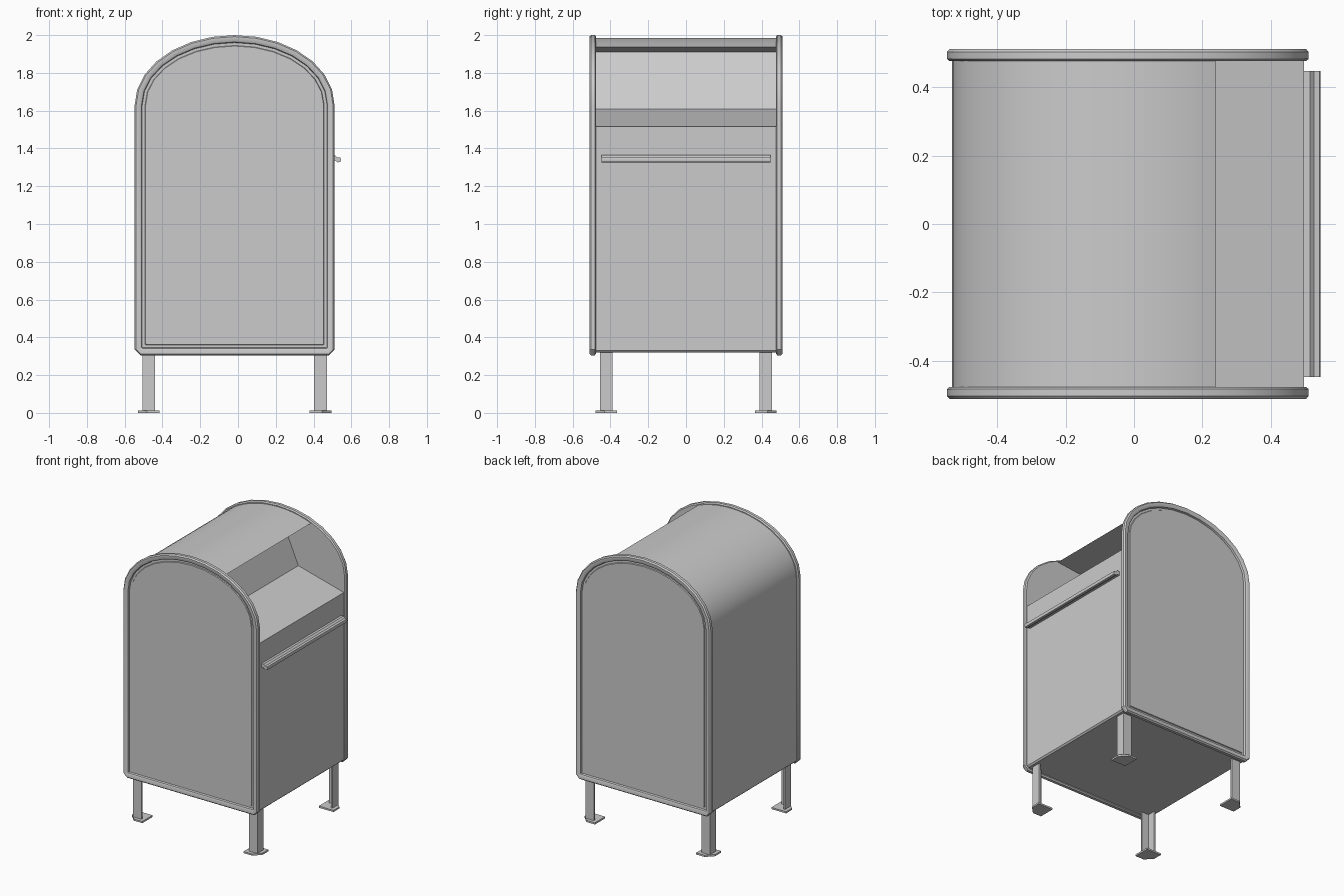
import bpy, bmesh, math

cube = bpy.data.objects.get("Cube")
if cube:
    bpy.data.objects.remove(cube, do_unlink=True)

gray = bpy.data.materials.new("plain_gray")
gray.use_nodes = True
gray.diffuse_color = (0.6, 0.6, 0.6, 1)
gray.node_tree.nodes["Principled BSDF"].inputs["Base Color"].default_value = (0.6, 0.6, 0.6, 1)

CX = -0.018            # middle of the cabinet


def loft(name, loops, angle=35):
    """Skin a row of matching closed loops and cap both ends."""
    bm = bmesh.new()
    rings = [[bm.verts.new(p) for p in loop] for loop in loops]
    for a, b in zip(rings, rings[1:]):
        for i in range(len(a)):
            j = (i + 1) % len(a)
            bm.faces.new((a[i], a[j], b[j], b[i]))
    bm.faces.new(rings[0])
    bm.faces.new(rings[-1])
    bmesh.ops.recalc_face_normals(bm, faces=bm.faces)
    mesh = bpy.data.meshes.new(name)
    bm.to_mesh(mesh)
    bm.free()
    mesh.materials.append(gray)
    for f in mesh.polygons:
        f.use_smooth = True
    mesh.set_sharp_from_angle(angle=math.radians(angle))
    obj = bpy.data.objects.new(name, mesh)
    bpy.context.collection.objects.link(obj)
    return obj


def arc(a, b, z, start, end, steps):
    """Points along part of an elliptical arch, in degrees."""
    angles = [math.radians(start + (end - start) * i / steps) for i in range(steps + 1)]
    return [(CX + a * math.cos(t), z + b * math.sin(t)) for t in angles]


def arch_outline(inset):
    """Arched door shape with chamfered lower corners."""
    a, low, c = 0.529 - inset, 0.305 + inset, max(0.03 - inset, 0.004)
    base = [(CX - a, low + c), (CX - a + c, low), (CX + a - c, low), (CX + a, low + c)]
    return base + arc(a, 0.37 - inset, 1.63, 0, 180, 14)


def extrude_y(name, profile, y0, y1):
    return loft(name, [[(x, y, z) for x, z in profile] for y in (y0, y1)])


# Cabinet with curved roof, open chute and sloping shelf
body = [(-0.532, 0.33), (-0.522, 0.32), (0.487, 0.32), (0.497, 0.33),
        (0.497, 1.515), (0.14, 1.61), (0.01, 1.91)]
body += arc(0.514, 0.36, 1.625, 60, 180, 20)
extrude_y("cabinet_body", body, -0.48, 0.48)

# End panels: rounded rim, groove and recessed flat face
steps = [(0.008, 0.476), (0, 0.483), (0, 0.503), (0.008, 0.512), (0.028, 0.512),
         (0.037, 0.506), (0.04, 0.492), (0.055, 0.492), (0.058, 0.498)]
for side, name in ((-1, "front_panel"), (1, "back_panel")):
    loft(name, [[(x, side * y, z) for x, z in arch_outline(inset)] for inset, y in steps])

# Pull bar below the chute
handle = [(0.49, 1.364), (0.514, 1.364), (0.526, 1.353), (0.542, 1.351),
          (0.545, 1.34), (0.542, 1.329), (0.528, 1.326), (0.514, 1.336), (0.49, 1.336)]
extrude_y("pull_handle", handle, -0.447, 0.447)

# Angle-iron legs on chamfered feet, outer corner at the origin of each profile
W, T, M = 0.067, 0.012, 0.024
leg = [(0, 0), (W, 0), (W, T), (T, T), (T, W), (0, W)]
foot = [(M, -M), (W + M, -M), (W + M, W + M), (-M, W + M), (-M, M)]
for sx, xname in ((-1, "right"), (1, "left")):
    for sy, yname in ((-1, "front"), (1, "back")):
        ox, oy = CX + sx * 0.488, sy * 0.455
        for part, shape, z0, z1 in (("leg", leg, 0.01, 0.325), ("foot", foot, 0, 0.012)):
            loft(f"{yname}_{xname}_{part}",
                 [[(ox - sx * u, oy - sy * v, z) for u, v in shape] for z in (z0, z1)])
